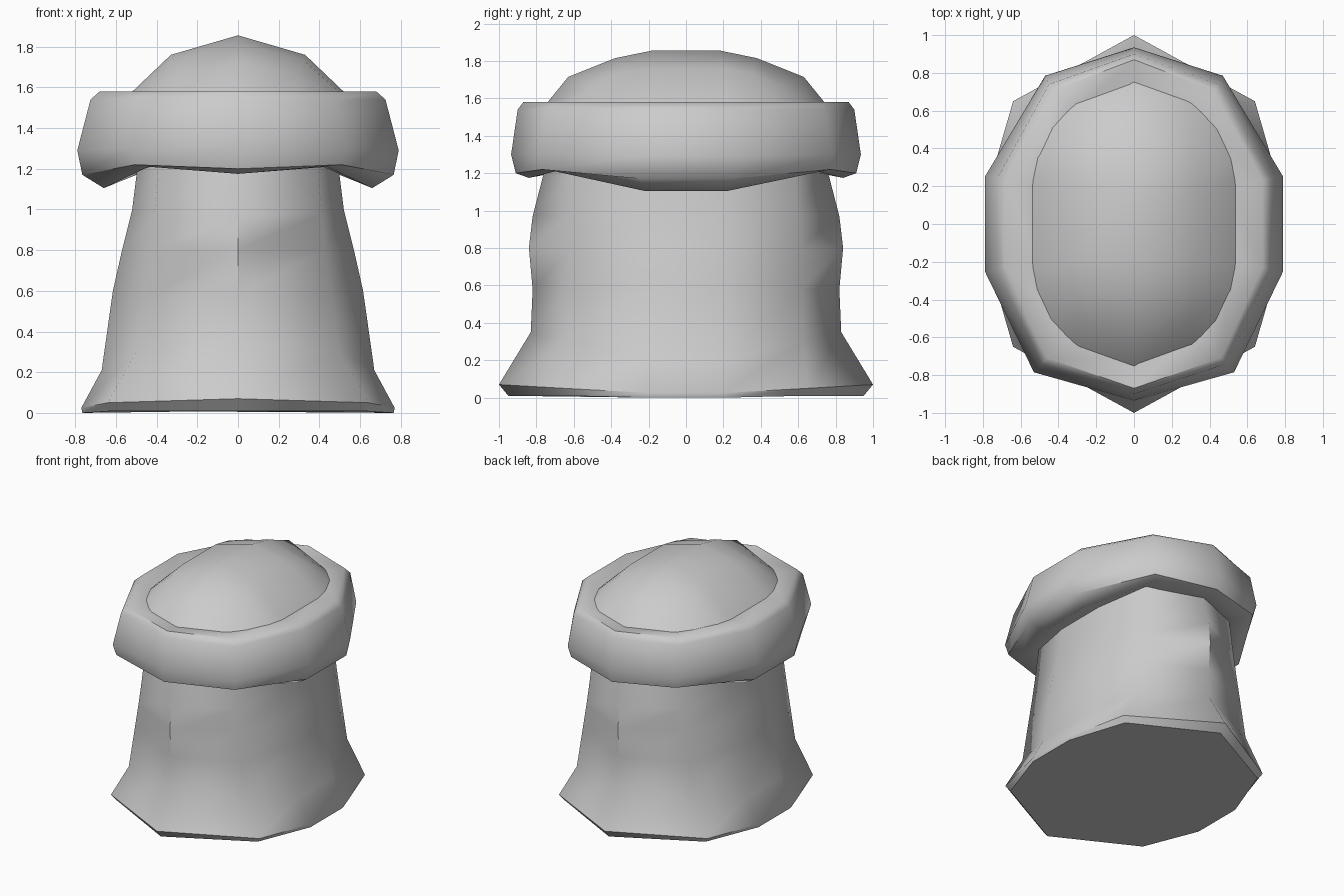
import bpy, bmesh

if "Cube" in bpy.data.objects:
    bpy.data.objects.remove(bpy.data.objects["Cube"])


def ring10(front, corner, side, skew=0.0):
    """Ten points, counter-clockwise, mirrored from front (y,z), corner and side (x,y,z)."""
    (fy, fz), (cx, cy, cz), (sx, sy, sz) = front, corner, side
    a, b = cx + skew, cx - skew
    return [(0, -fy, fz), (a, -cy, cz), (sx, -sy, sz), (sx, sy, sz), (b, cy, cz),
            (0, fy, fz), (-b, cy, cz), (-sx, sy, sz), (-sx, -sy, sz), (-a, -cy, cz)]


def loft(name, rows, close_ring=True, close_rows=False, caps=False, angle=0.9):
    bm = bmesh.new()
    vs = [[bm.verts.new(p) for p in row] for row in rows]
    n = len(rows[0])
    for i in range(len(vs) if close_rows else len(vs) - 1):
        a, b = vs[i], vs[(i + 1) % len(vs)]
        for j in range(n if close_ring else n - 1):
            k = (j + 1) % n
            bm.faces.new((a[j], a[k], b[k], b[j]))
    if caps:
        bm.faces.new(vs[0][::-1])
        bm.faces.new(vs[-1])
    bmesh.ops.remove_doubles(bm, verts=bm.verts, dist=0.0005)
    bmesh.ops.recalc_face_normals(bm, faces=bm.faces)
    me = bpy.data.meshes.new(name)
    bm.to_mesh(me)
    bm.free()
    ob = bpy.data.objects.new(name, me)
    bpy.context.collection.objects.link(ob)
    bpy.ops.object.select_all(action='DESELECT')
    ob.select_set(True)
    bpy.context.view_layer.objects.active = ob
    bpy.ops.object.shade_smooth_by_angle(angle=angle)
    return ob


# flared stem: base flange up to the neck hidden in the collar
loft("stem", [
    ring10((0.95, 0.01), (0.61, 0.63, 0.01), (0.765, 0.20, 0.0)),
    ring10((1.00, 0.07), (0.64, 0.65, 0.05), (0.77, 0.20, 0.025)),
    ring10((0.83, 0.35), (0.50, 0.63, 0.30), (0.67, 0.20, 0.21)),
    ring10((0.82, 0.58), (0.46, 0.62, 0.58), (0.615, 0.20, 0.60)),
    ring10((0.84, 0.80), (0.43, 0.61, 0.80), (0.57, 0.20, 0.80)),
    ring10((0.82, 0.97), (0.41, 0.60, 0.98), (0.52, 0.20, 1.00)),
    ring10((0.75, 1.24), (0.39, 0.58, 1.24), (0.49, 0.20, 1.24)),
], caps=True)

# thick collar whose underside sags at the sides
loft("collar", [
    ring10((0.72, 1.21), (0.37, 0.56, 1.23), (0.46, 0.20, 1.20)),
    ring10((0.84, 1.175), (0.42, 0.70, 1.21), (0.66, 0.22, 1.105), 0.02),
    ring10((0.91, 1.20), (0.48, 0.77, 1.22), (0.765, 0.24, 1.17), 0.03),
    ring10((0.935, 1.30), (0.50, 0.785, 1.30), (0.79, 0.25, 1.29), 0.03),
    ring10((0.90, 1.54), (0.47, 0.74, 1.54), (0.725, 0.24, 1.54), 0.02),
    ring10((0.87, 1.58), (0.44, 0.71, 1.58), (0.68, 0.23, 1.58), 0.02),
    ring10((0.71, 1.56), (0.34, 0.57, 1.56), (0.51, 0.20, 1.56)),
], close_rows=True)


# oval dome with a soft ridge, lofted in stations from front to back
def station(ridge, shoulder, rim):
    mirror = lambda p: (-p[0], p[1], p[2])
    return [mirror(rim), mirror(shoulder), (0, *ridge), shoulder, rim]


half = [
    station((0.76, 1.555), (0.31, 0.65, 1.555), (0.31, 0.65, 1.555)),
    station((0.63, 1.715), (0.29, 0.51, 1.665), (0.45, 0.51, 1.555)),
    station((0.38, 1.815), (0.32, 0.35, 1.735), (0.525, 0.35, 1.555)),
    station((0.18, 1.856), (0.33, 0.20, 1.76), (0.545, 0.23, 1.555)),
]
front = [[(x, -y, z) for x, y, z in row] for row in half]
dome = loft("dome", front + half[::-1], close_ring=False, angle=1.2)
# make sure the open shell faces upward
if sum(p.normal.z for p in dome.data.polygons) < 0:
    dome.data.flip_normals()
